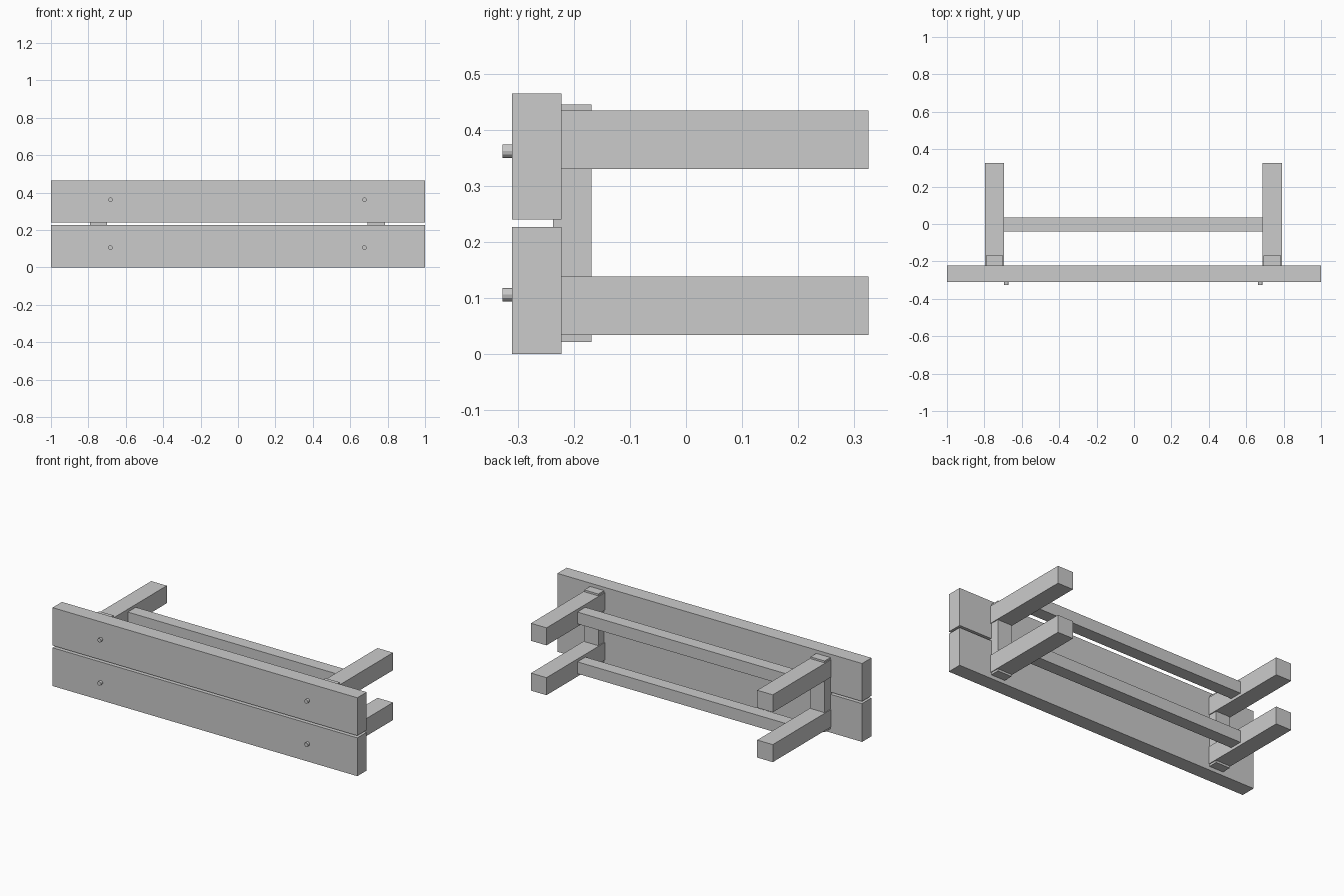
import bpy
import math

cube = bpy.data.objects.get("Cube")
if cube:
    bpy.data.objects.remove(cube, do_unlink=True)

# Single plain grey for the whole bench
grey = bpy.data.materials.new("light_grey")
grey.use_nodes = True
colour = (0.6, 0.6, 0.6, 1)
grey.diffuse_color = colour
grey.node_tree.nodes["Principled BSDF"].inputs["Base Color"].default_value = colour


def box(name, xs, ys, zs):
    """Rectangular beam between the given (low, high) limits."""
    spans = (xs, ys, zs)
    bpy.ops.mesh.primitive_cube_add(size=1, location=[(a + b) / 2 for a, b in spans])
    obj = bpy.context.object
    obj.name = name
    obj.scale = [b - a for a, b in spans]
    bpy.ops.object.transform_apply(location=False, rotation=False, scale=True)
    obj.data.materials.append(grey)


def bolt(name, x, z):
    """Short round bolt head standing out of the plank face."""
    bpy.ops.mesh.primitive_cylinder_add(
        vertices=12, radius=0.012, depth=0.03,
        location=(x, -0.312, z), rotation=(math.pi / 2, 0, 0))
    obj = bpy.context.object
    obj.name = name
    obj.data.materials.append(grey)


SIDES = (("right", -0.746), ("left", 0.739))
LEVELS = (("lower", 0.0865), ("upper", 0.382))

# Two seat planks with a narrow gap
box("lower_plank", (-1, 1), (-0.31, -0.222), (0, 0.227))
box("upper_plank", (-1, 1), (-0.31, -0.222), (0.24, 0.465))

for side, x in SIDES:
    # Cleat joining the planks, let into their backs
    box(f"{side}_cleat", (x - 0.046, x + 0.046), (-0.237, -0.168), (0.022, 0.445))
    # Legs
    for level, z in LEVELS:
        box(f"{side}_{level}_leg", (x - 0.051, x + 0.051), (-0.222, 0.325),
            (z - 0.052, z + 0.052))

# Long stretchers between the legs
for level, z in LEVELS:
    box(f"{level}_stretcher", (-0.695, 0.688), (-0.04, 0.035), (z - 0.035, z + 0.035))

# Bolt heads
for side, x in (("right", -0.682), ("left", 0.676)):
    for level, z in (("lower", 0.106), ("upper", 0.362)):
        bolt(f"{side}_{level}_bolt", x, z)
